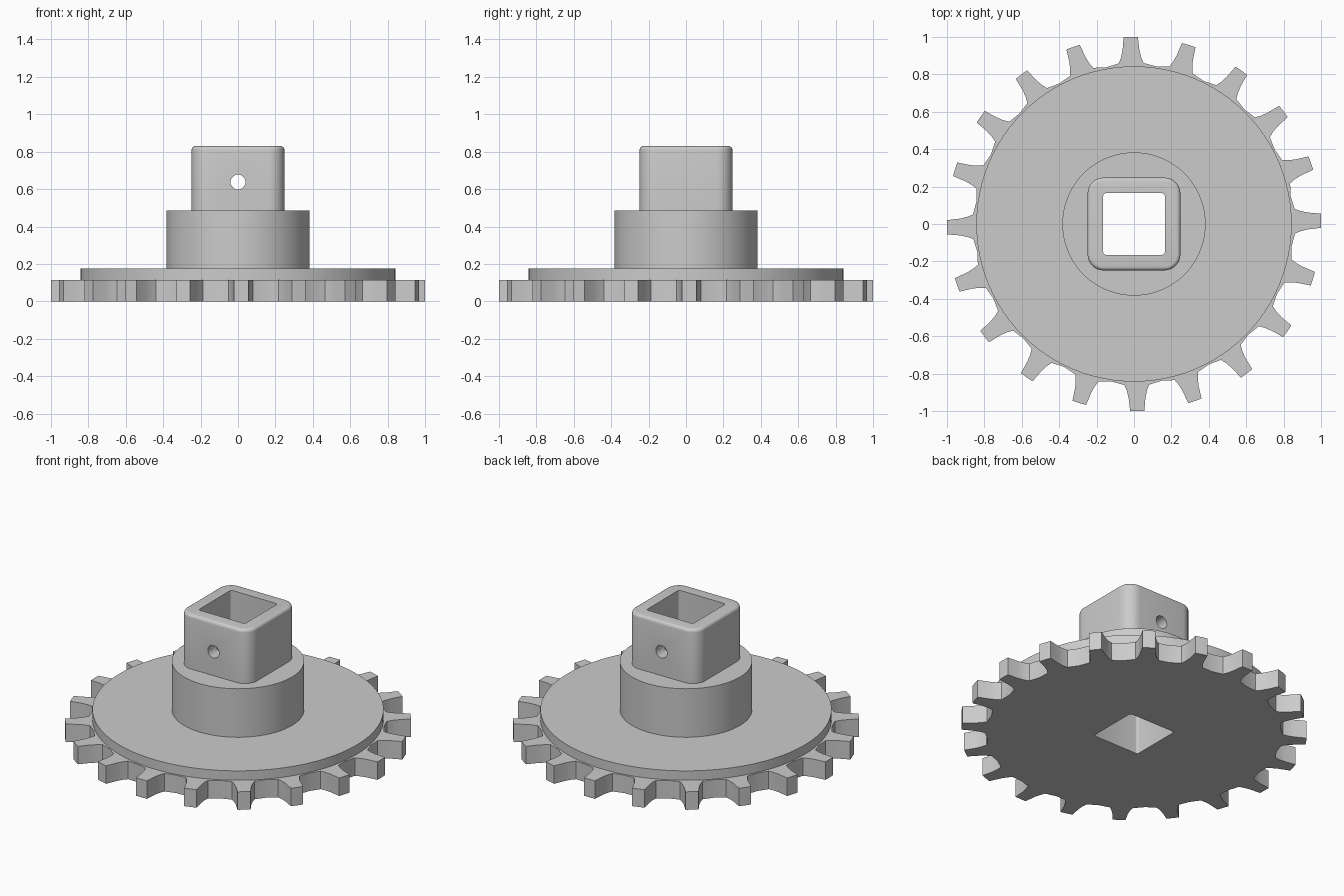
import bpy, bmesh, math
from math import cos, sin, radians

cube = bpy.data.objects.get("Cube")
if cube:
    bpy.data.objects.remove(cube, do_unlink=True)

grey = bpy.data.materials.new("plain grey")
grey.use_nodes = True
colour = (0.6, 0.6, 0.6, 1)
grey.diffuse_color = colour
grey.node_tree.nodes["Principled BSDF"].inputs["Base Color"].default_value = colour


def circle(radius, count=96):
    return [(radius * cos(math.tau * i / count), radius * sin(math.tau * i / count))
            for i in range(count)]


def rounded_square(half, radius, steps=8):
    pts = []
    for corner in range(4):
        a0 = corner * 90
        cx = (half - radius) * (1 if corner in (0, 3) else -1)
        cy = (half - radius) * (1 if corner in (0, 1) else -1)
        for s in range(steps + 1):
            a = radians(a0 + 90 * s / steps)
            pts.append((cx + radius * cos(a), cy + radius * sin(a)))
    return pts


def loft(name, sections):
    """Closed solid through a stack of (outline, z) sections."""
    bm = bmesh.new()
    rings = [[bm.verts.new((x, y, z)) for x, y in outline] for outline, z in sections]
    for low, high in zip(rings, rings[1:]):
        n = len(low)
        for i in range(n):
            j = (i + 1) % n
            bm.faces.new((low[i], low[j], high[j], high[i]))
    bm.faces.new(rings[0][::-1])
    bm.faces.new(rings[-1])
    mesh = bpy.data.meshes.new(name)
    bm.to_mesh(mesh)
    bm.free()
    mesh.materials.append(grey)
    obj = bpy.data.objects.new(name, mesh)
    bpy.context.collection.objects.link(obj)
    return obj


def toothed_outline(teeth=20, turn=1.0):
    # One tooth flank as (radius, half width), flaring towards the root
    flank = [(0.86, 0.066), (0.89, 0.054), (0.93, 0.045), (1.0, 0.038)]
    pts = []
    for k in range(teeth):
        a = radians(turn + 360 / teeth * k)
        side = [(r, -w) for r, w in flank] + [(1.001, 0)] + [(r, w) for r, w in flank[::-1]]
        pts += [(r * cos(a) - w * sin(a), r * sin(a) + w * cos(a)) for r, w in side]
        gap = a + math.pi / teeth
        pts.append((0.851 * cos(gap), 0.851 * sin(gap)))
    return pts


# Stacked body: toothed plate, raised disc, round hub, square socket
plate = loft("toothed_plate", [(toothed_outline(), 0), (toothed_outline(), 0.115)])
disc = loft("raised_disc", [(circle(0.843), 0.115), (circle(0.843), 0.175)])
hub = loft("round_hub", [(circle(0.383), 0.175), (circle(0.383), 0.485)])

fillet = 0.02
top = 0.83
socket_sections = [(rounded_square(0.248, 0.085), 0.485)]
for s in range(5):
    a = radians(90 * s / 4)
    inset = fillet * (1 - cos(a))
    socket_sections.append((rounded_square(0.248 - inset, 0.085 - inset),
                            top - fillet + fillet * sin(a)))
socket = loft("square_socket", socket_sections)

# Cutters: square bore through everything, round pin hole front to back
bore = loft("bore_cutter", [(rounded_square(0.165, 0.015, 4), -0.2),
                            (rounded_square(0.165, 0.015, 4), 1.1)])
pin = loft("pin_cutter", [(circle(0.04, 32), -0.5), (circle(0.04, 32), 0.5)])
pin.rotation_euler.x = radians(90)
pin.location.z = 0.638
bpy.context.view_layer.update()

for part, cutters in ((plate, [bore]), (disc, [bore]), (hub, [bore]), (socket, [bore, pin])):
    bpy.ops.object.select_all(action="DESELECT")
    part.select_set(True)
    bpy.context.view_layer.objects.active = part
    for cutter in cutters:
        mod = part.modifiers.new("cut", "BOOLEAN")
        mod.operation = "DIFFERENCE"
        mod.solver = "EXACT"
        mod.object = cutter
        bpy.ops.object.modifier_apply(modifier=mod.name)
    bpy.ops.object.shade_smooth_by_angle(angle=radians(25))

for cutter in (bore, pin):
    bpy.data.objects.remove(cutter, do_unlink=True)
